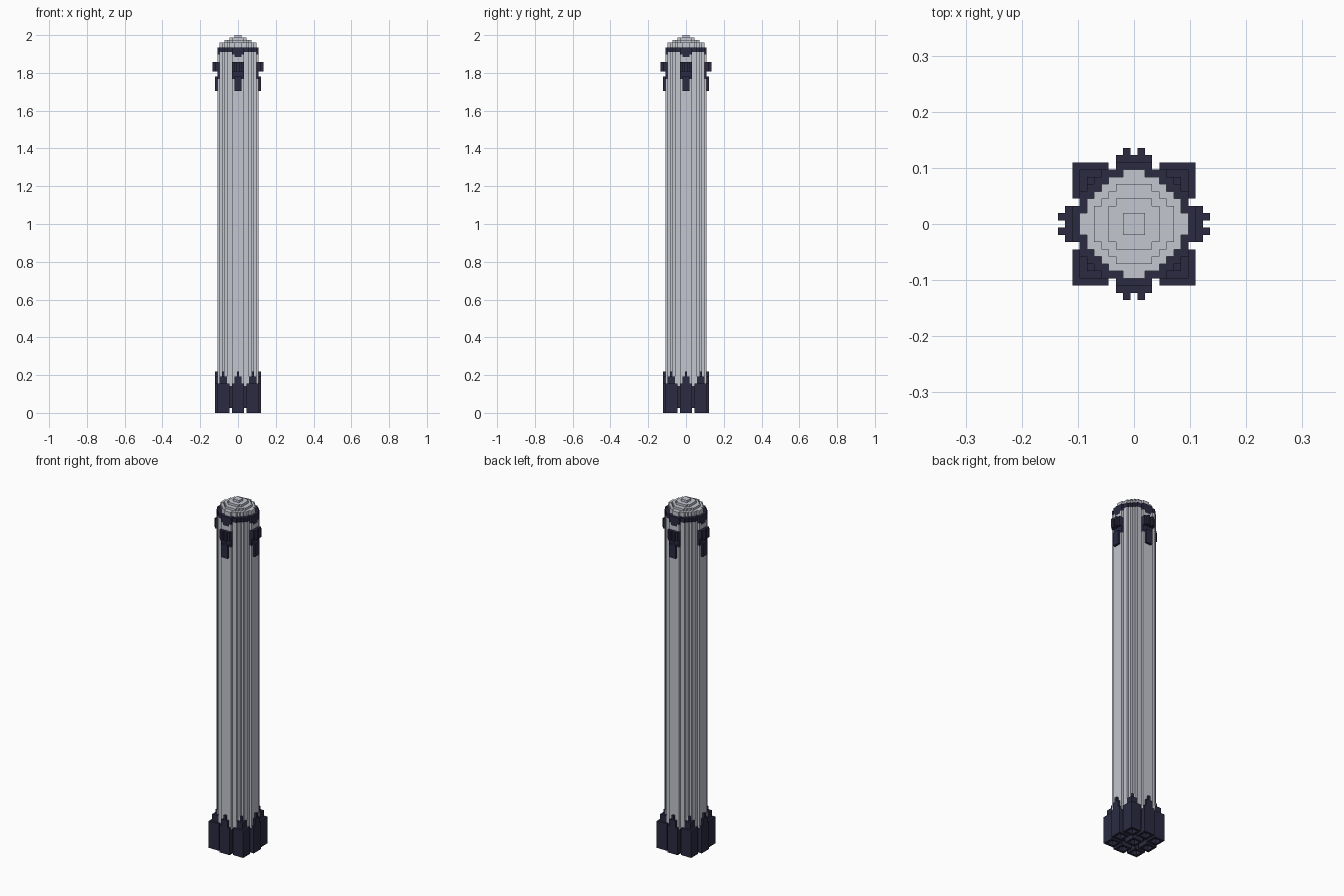
import bpy, bmesh

if "Cube" in bpy.data.objects:
    bpy.data.objects.remove(bpy.data.objects["Cube"])

V = 2 / 155          # edge of one cube of the block grid
grid = {}            # cell -> part name; later parts replace earlier ones


def fill(part, cells, z0, z1):
    for x, y in cells:
        for z in range(z0, z1):
            grid[(x, y, z)] = part


def disc(r2, corner):
    """Stepped disc: limited by squared radius and by a diagonal cut."""
    r = range(-10, 11)
    return [(x, y) for x in r for y in r
            if x * x + y * y <= r2 and abs(x) + abs(y) <= corner]


def square(cx, cy, h):
    return [(x, y) for x in range(cx - h, cx + h + 1)
            for y in range(cy - h, cy + h + 1)]


def around(part, i, js, z0, z1):
    """Repeat a strip at distance i on all four sides."""
    for j in js:
        fill(part, [(i, j), (-i, j), (j, i), (j, -i)], z0, z1)


def flat_material(name, col):
    m = bpy.data.materials.new(name)
    m.diffuse_color = (*col, 1)
    m.use_nodes = True
    m.node_tree.nodes["Principled BSDF"].inputs["Base Color"].default_value = m.diffuse_color
    return m


light = flat_material("light_grey", (0.55, 0.565, 0.63))
dark = flat_material("dark_navy", (0.025, 0.024, 0.055))

# long cylindrical body
body = disc(70, 11)
fill("body", body, 11, 148)

# engine section, slightly recessed underneath
fill("engine_section", body, 2, 11)
centres = [(a, b) for a in (-6, 6) for b in (-6, 6)]
centres += [(7, 0), (-7, 0), (0, 7), (0, -7), (0, 0)]
for cx, cy in centres:
    block, hole = square(cx, cy, 2), square(cx, cy, 1)
    rim = [c for c in block if c not in hole]
    fill("engine_section", rim, 0, 2)
    fill("engine_section", block, 2, 11)

# pointed caps over the outer engines
for cx, cy in centres[:4]:
    fill("engine_caps", square(cx, cy, 2), 11, 12)
    fill("engine_caps", square(cx, cy, 1), 12, 15)
    fill("engine_caps", [(cx, cy)], 15, 17)
around("engine_caps", 9, range(-2, 3), 11, 12)
around("engine_caps", 9, range(-1, 2), 12, 15)
around("engine_caps", 9, [0], 15, 17)

# dark collar with small points below it
fill("collar", body, 148, 150)
around("collar", 8, range(-2, 3), 147, 148)
around("collar", 8, range(-1, 2), 146, 147)

# stepped dome
fill("nose_dome", disc(50, 9), 150, 152)
for z, (r2, corner) in enumerate([(29, 7), (13, 5), (2, 2)], 152):
    fill("nose_dome", disc(r2, corner), z, z + 1)

# folded steering fins with hinges
around("steering_fins", 8, range(-2, 3), 137, 144)
around("steering_fins", 9, range(-2, 3), 140, 144)
around("steering_fins", 10, (-1, 1), 140, 144)
around("steering_fins", 9, range(-1, 2), 132, 138)

SIDES = {
    (1, 0, 0): [(1, 0, 0), (1, 1, 0), (1, 1, 1), (1, 0, 1)],
    (-1, 0, 0): [(0, 1, 0), (0, 0, 0), (0, 0, 1), (0, 1, 1)],
    (0, 1, 0): [(1, 1, 0), (0, 1, 0), (0, 1, 1), (1, 1, 1)],
    (0, -1, 0): [(0, 0, 0), (1, 0, 0), (1, 0, 1), (0, 0, 1)],
    (0, 0, 1): [(0, 0, 1), (1, 0, 1), (1, 1, 1), (0, 1, 1)],
    (0, 0, -1): [(0, 1, 0), (1, 1, 0), (1, 0, 0), (0, 0, 0)],
}


def build(part, mat):
    """Make the exposed skin of one part."""
    bm = bmesh.new()
    verts = {}

    def vert(p):
        if p not in verts:
            verts[p] = bm.verts.new(((p[0] - .5) * V, (p[1] - .5) * V, p[2] * V))
        return verts[p]

    for (x, y, z), owner in grid.items():
        if owner != part:
            continue
        for (dx, dy, dz), quad in SIDES.items():
            if (x + dx, y + dy, z + dz) not in grid:
                bm.faces.new([vert((x + a, y + b, z + c)) for a, b, c in quad])
    me = bpy.data.meshes.new(part)
    bm.to_mesh(me)
    bm.free()
    me.materials.append(mat)
    bpy.context.collection.objects.link(bpy.data.objects.new(part, me))


for part in ("body", "nose_dome"):
    build(part, light)
for part in ("engine_section", "engine_caps", "collar", "steering_fins"):
    build(part, dark)
